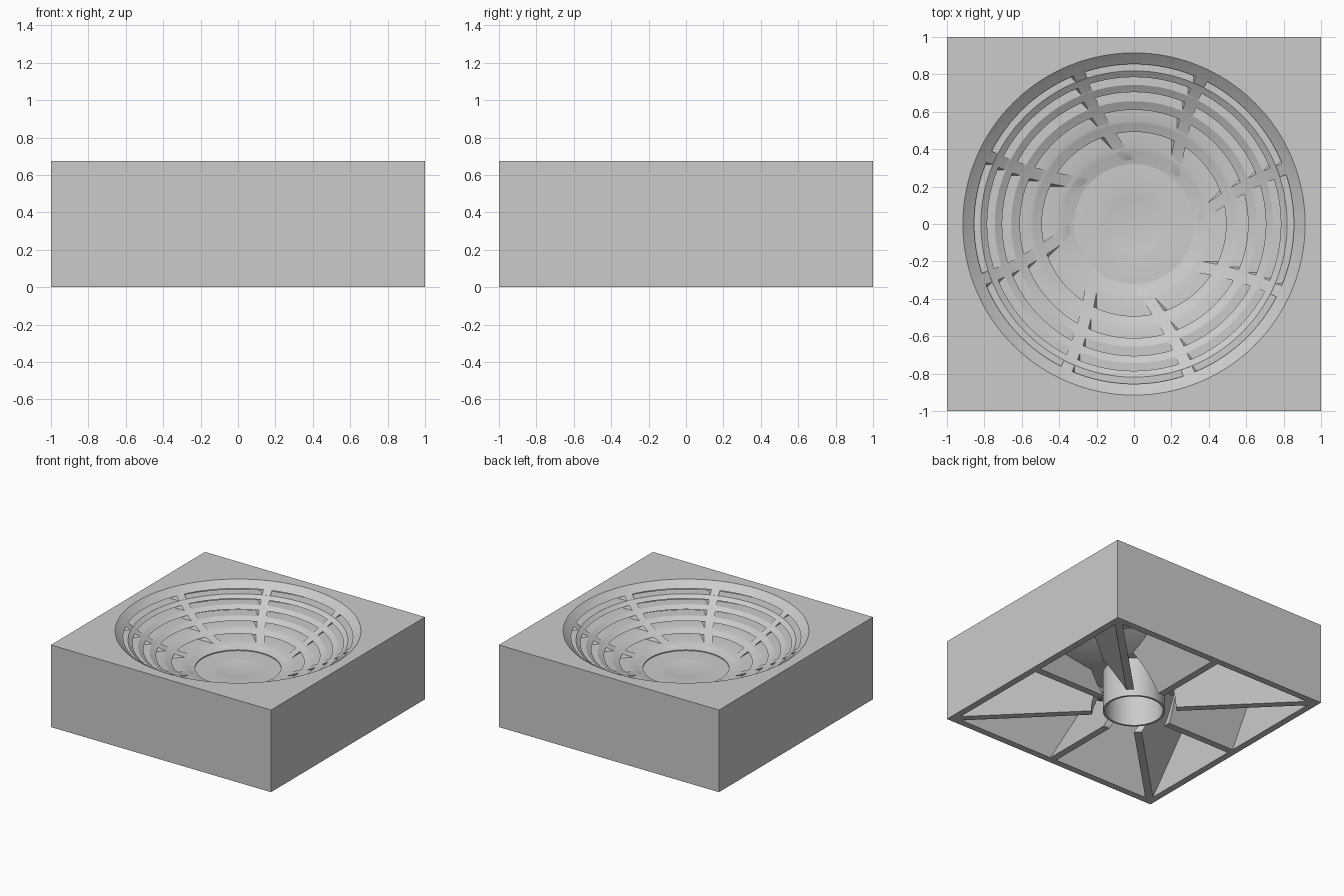
import bpy, bmesh, math

cube = bpy.data.objects.get("Cube")
if cube:
    bpy.data.objects.remove(cube, do_unlink=True)

SEG = 128
TOP = 0.675
RIM = 0.915
SPHERE = 1.4                                   # radius of the bowl curvature
CENTRE_Z = TOP + math.sqrt(SPHERE**2 - RIM**2)
SHELL = 0.05
HUB_R = 0.32

grey = bpy.data.materials.new("plain_grey")
grey.use_nodes = True
grey.diffuse_color = (0.6, 0.6, 0.6, 1)
bsdf = next(n for n in grey.node_tree.nodes if n.type == 'BSDF_PRINCIPLED')
bsdf.inputs["Base Color"].default_value = (0.6, 0.6, 0.6, 1)


def bowl_radius(z, offset=0.0):
    return math.sqrt(max((SPHERE + offset)**2 - (CENTRE_Z - z)**2, 0))


def bowl_height(r, offset=0.0):
    return CENTRE_Z - math.sqrt((SPHERE + offset)**2 - r * r)


def finish(bm, name):
    bmesh.ops.remove_doubles(bm, verts=bm.verts[:], dist=1e-5)
    bmesh.ops.recalc_face_normals(bm, faces=bm.faces[:])
    mesh = bpy.data.meshes.new(name)
    bm.to_mesh(mesh)
    bm.free()
    mesh.materials.append(grey)
    obj = bpy.data.objects.new(name, mesh)
    bpy.context.collection.objects.link(obj)
    bpy.ops.object.select_all(action='DESELECT')
    obj.select_set(True)
    bpy.context.view_layer.objects.active = obj
    bpy.ops.object.shade_smooth_by_angle(angle=math.radians(25))


def revolve(name, profile):
    """Sweep a closed profile of (radius, height, is_square) points around z."""
    bm = bmesh.new()
    loops = []
    for r, z, square in profile:
        loop = []
        for i in range(SEG):
            a = math.tau * i / SEG
            c, s = math.cos(a), math.sin(a)
            d = r / max(abs(c), abs(s)) if square else r
            loop.append(bm.verts.new((d * c, d * s, z)))
        loops.append(loop)
    for lo, hi in zip(loops, loops[1:] + loops[:1]):
        for i in range(SEG):
            j = (i + 1) % SEG
            bm.faces.new((lo[i], lo[j], hi[j], hi[i]))
    finish(bm, name)


# Square housing, open below, with the round mouth in its top
WALL = 0.055
PLATE = 0.045
revolve("housing", [
    (RIM, TOP, False), (1, TOP, True), (1, 0, True), (1 - WALL, 0, True),
    (1 - WALL, TOP - PLATE, True), (RIM + 0.005, TOP - PLATE, False)])

# Bowl rings separated by five level slots
PITCH, SLOT = 0.0505, 0.027
hi = TOP
for k in range(5):
    lo = TOP - 0.049 - k * PITCH
    steps = [lo + (hi - lo) * i / 4 for i in range(5)]
    inner = [(bowl_radius(z), z, False) for z in steps]
    outer = [(bowl_radius(z, SHELL), z, False) for z in reversed(steps)]
    if k == 0:
        outer[0] = (RIM + 0.02, TOP - 0.01, False)
    revolve("bowl_ring_%d" % (k + 1), inner + outer)
    hi = lo - SLOT

# Innermost ring below the last slot
revolve("inner_ring",
        [(r, bowl_height(r), False) for r in (HUB_R, 0.35, 0.38, bowl_radius(hi))]
        + [(bowl_radius(hi, SHELL), hi, False)]
        + [(r, bowl_height(r, SHELL), False) for r in (0.48, 0.4, HUB_R)])

# Flat hub disc, set slightly low, with a shallow hollow in the middle
DISC_Z = bowl_height(HUB_R) - 0.008
HOLLOW_R = 0.18
disc = [(HUB_R + 0.002, DISC_Z, False)]
for i in range(7):
    r = HOLLOW_R * (1 - i / 6)
    disc.append((r, DISC_Z - 0.012 * (1 - (r / HOLLOW_R)**2), False))
disc += [(0, DISC_Z - 0.04, False), (HUB_R + 0.002, DISC_Z - 0.04, False)]
revolve("hub_disc", disc)

# Open tube under the hub
revolve("centre_tube", [(0.235, 0, False), (0.235, 0.34, False),
                        (0.218, 0.34, False), (0.218, 0, False)])

# Eight leaning ribs joining walls, rings and hub
RIB_HALF = 0.029
RIB_TOP = TOP - 0.02
LEAN = math.tan(math.radians(30))
LEVELS = 40
WALL_REACH = 0.975


def wall_distance(direction, side, offset):
    """Distance along a rib's side line to the housing wall."""
    hits = []
    for d, s in zip(direction, side):
        if abs(d) > 0.01:
            hits.append((math.copysign(WALL_REACH, d) - offset * s) / d)
    return min(hits)


for n in range(8):
    a = math.radians(45 * n)
    along = (math.cos(a), math.sin(a))
    side = (math.sin(a), -math.cos(a))
    bm = bmesh.new()
    sections = []
    for i in range(LEVELS + 1):
        z = RIB_TOP * i / LEVELS
        reach = max(HUB_R, bowl_radius(z)) + 0.002
        corners = []
        for h in (-RIB_HALF, RIB_HALF):
            off = LEAN * z + h
            ends = [math.sqrt(reach**2 - off**2), wall_distance(along, side, off)]
            if h > 0:
                ends.reverse()
            for r in ends:
                corners.append(bm.verts.new((r * along[0] + off * side[0],
                                             r * along[1] + off * side[1], z)))
        sections.append(corners)
    for low, high in zip(sections, sections[1:]):
        for i in range(4):
            j = (i + 1) % 4
            bm.faces.new((low[i], low[j], high[j], high[i]))
    bm.faces.new(sections[0])
    bm.faces.new(sections[-1])
    finish(bm, "leaning_rib_%d" % (n + 1))
